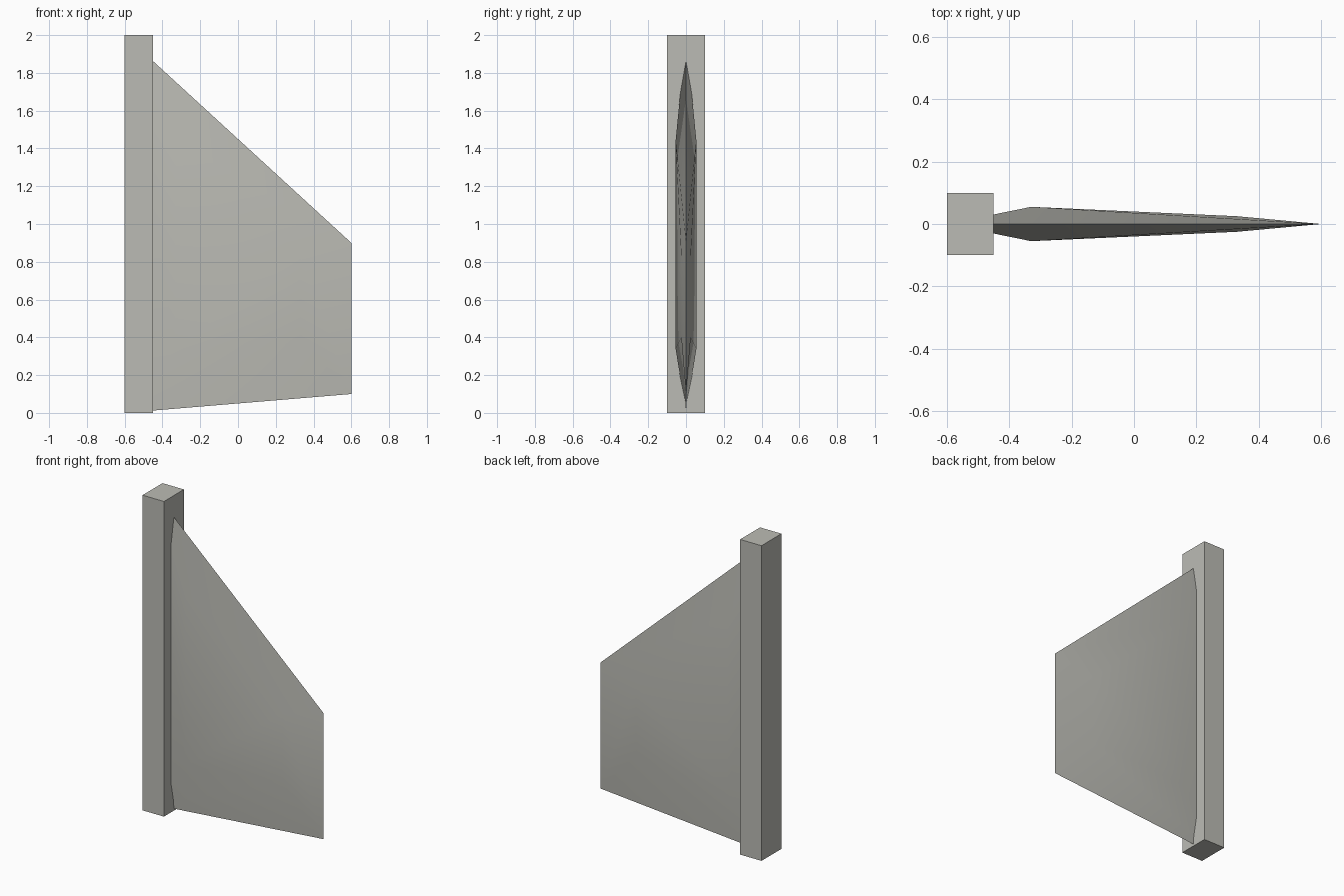
import bpy
import bmesh

if "Cube" in bpy.data.objects:
    bpy.data.objects.remove(bpy.data.objects["Cube"])

grey = bpy.data.materials.new("warm grey")
grey.diffuse_color = (0.50, 0.50, 0.46, 1)
grey.use_nodes = True
grey.node_tree.nodes["Principled BSDF"].inputs["Base Color"].default_value = grey.diffuse_color


def add_object(name, bm):
    bmesh.ops.recalc_face_normals(bm, faces=bm.faces[:])
    mesh = bpy.data.meshes.new(name)
    bm.to_mesh(mesh)
    bm.free()
    mesh.materials.append(grey)
    obj = bpy.data.objects.new(name, mesh)
    bpy.context.collection.objects.link(obj)
    return obj


# Square mounting post
bm = bmesh.new()
bmesh.ops.create_cube(bm, size=1)
for v in bm.verts:
    v.co = (v.co.x * 0.15 - 0.525, v.co.y * 0.2, v.co.z * 2 + 1)
add_object("mounting_post", bm)

# Tapered fin: sharp outer rim, thicker inset panel on both sides
rim_points = [(-0.6, 0), (0.6, 0.1), (0.6, 0.9), (-0.6, 2.0)]
panel_points = [(-0.33, 0.34, 0.055), (0.33, 0.40, 0.025),
                (0.33, 0.83, 0.025), (-0.33, 1.44, 0.055)]
bm = bmesh.new()
rim = [bm.verts.new((x, 0, z)) for x, z in rim_points]
for side in (-1, 1):
    panel = [bm.verts.new((x, side * y, z)) for x, z, y in panel_points]
    bm.faces.new(panel)
    for i in range(4):
        j = (i + 1) % 4
        bm.faces.new((rim[i], rim[j], panel[j], panel[i]))
fin = add_object("fin", bm)

# Soft shading across the panels, crisp rim
bpy.context.view_layer.objects.active = fin
fin.select_set(True)
bpy.ops.object.shade_smooth_by_angle(angle=0.5236)
